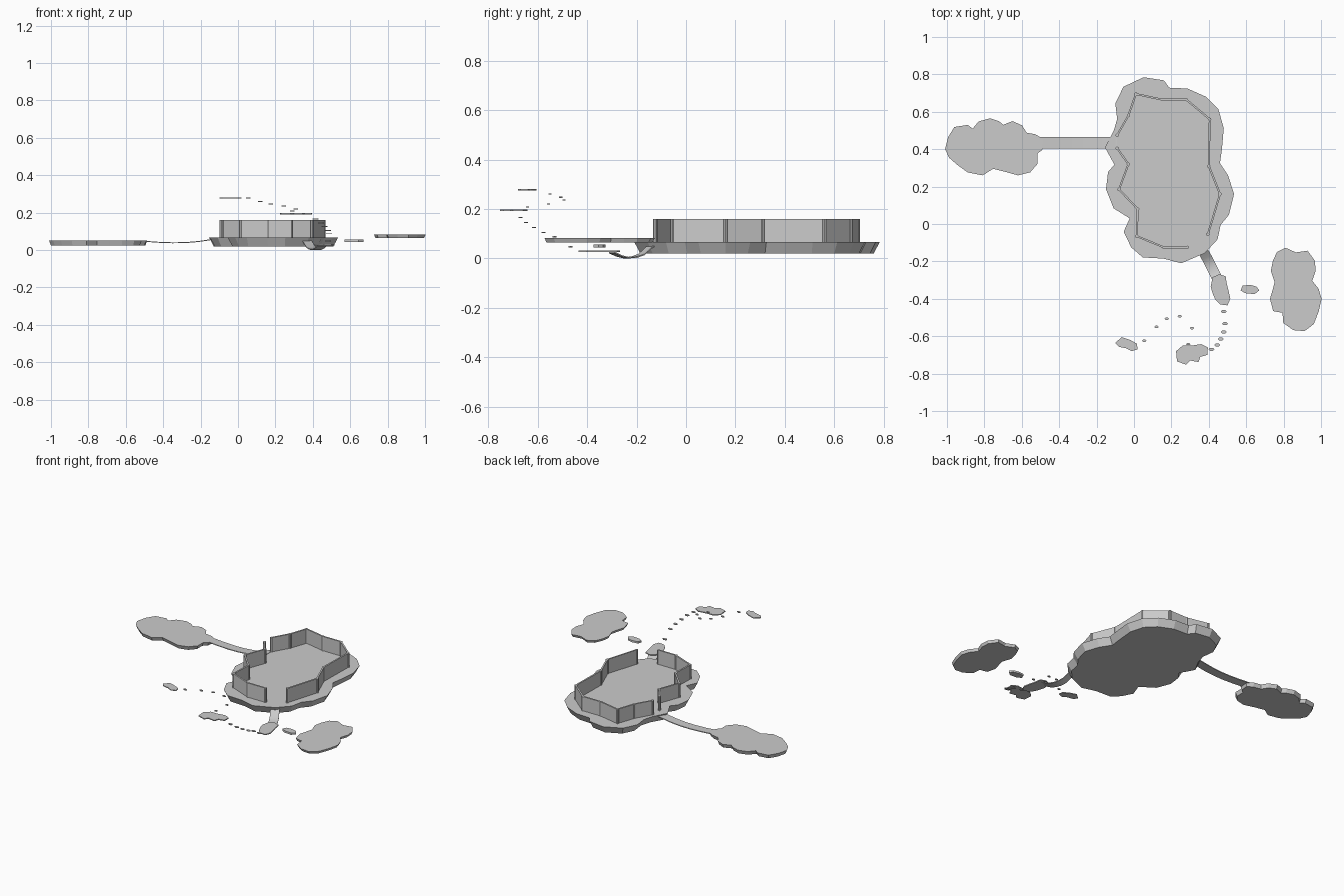
import bpy, bmesh
from math import pi, sin, cos
from mathutils import Vector


def finish(name, bm):
    bmesh.ops.recalc_face_normals(bm, faces=bm.faces)
    me = bpy.data.meshes.new(name)
    bm.to_mesh(me)
    bm.free()
    ob = bpy.data.objects.new(name, me)
    bpy.context.collection.objects.link(ob)
    return ob


def inset(pts, d):
    """Shift a clockwise outline inward by about d."""
    out = []
    for i, p in enumerate(pts):
        t = (Vector(pts[(i + 1) % len(pts)]) - Vector(pts[i - 1])).normalized()
        out.append((p[0] + t.y * d, p[1] - t.x * d))
    return out


def slab(name, pts, z0, z1, d=0.0):
    """Solid outline with a narrower top: flat top, flared sides."""
    bm = bmesh.new()
    lo = [bm.verts.new((x, y, z0)) for x, y in pts]
    hi = [bm.verts.new((x, y, z1)) for x, y in inset(pts, d)]
    n = len(pts)
    bm.faces.new(lo[::-1])
    bm.faces.new(hi)
    for i in range(n):
        j = (i + 1) % n
        bm.faces.new((lo[i], lo[j], hi[j], hi[i]))
    return finish(name, bm)


def bridge(name, path, width, thick=0.005):
    """Sagging ribbon along 3D points."""
    bm = bmesh.new()
    path = [Vector(p) for p in path]
    d = path[-1] - path[0]
    side = Vector((-d.y, d.x, 0)).normalized() * width / 2
    rings = [[bm.verts.new(p + side * s - Vector((0, 0, t)))
              for s, t in ((-1, 0), (1, 0), (1, thick), (-1, thick))] for p in path]
    for a, b in zip(rings, rings[1:]):
        for k in range(4):
            m = (k + 1) % 4
            bm.faces.new((a[k], a[m], b[m], b[k]))
    bm.faces.new(rings[0])
    bm.faces.new(rings[-1])
    ob = finish(name, bm)
    bpy.context.view_layer.objects.active = ob
    ob.select_set(True)
    bpy.ops.object.shade_smooth_by_angle()
    ob.select_set(False)


def walls(name, pts, z0=0.063, z1=0.16, t=0.005):
    """Thin straight panels with a round post at every corner."""
    bm = bmesh.new()
    for a, b in zip(pts, pts[1:]):
        a, b = Vector(a), Vector(b)
        d = (b - a).normalized() * t
        o = Vector((-d.y, d.x))
        lo, hi = [[bm.verts.new((*p, z)) for p in (a + o, b + o, b - o, a - o)] for z in (z0, z1)]
        bm.faces.new(lo)
        bm.faces.new(hi)
        for k in range(4):
            m = (k + 1) % 4
            bm.faces.new((lo[k], lo[m], hi[m], hi[k]))
    for p in pts:
        r = bmesh.ops.create_cone(bm, cap_ends=True, segments=8, radius1=0.009,
                                  radius2=0.009, depth=z1 - z0)
        bmesh.ops.translate(bm, verts=r["verts"], vec=(p[0], p[1], (z0 + z1) / 2))
    finish(name, bm)


# Main island with flared base
main = [(.055, .76), (.15, .745), (.18, .705), (.28, .70), (.37, .66), (.43, .60),
        (.455, .51), (.445, .40), (.435, .32), (.48, .25), (.51, .16), (.485, .06),
        (.44, .005), (.425, -.07), (.365, -.135), (.25, -.185), (.16, -.16),
        (.055, -.155), (.005, -.11), (-.03, -.04), (.0, .04), (-.09, .10),
        (-.125, .19), (-.115, .27), (-.08, .32), (-.13, .41), (-.085, .49),
        (-.065, .56), (-.075, .64), (-.04, .715)]
slab("main_island", main, 0.02, 0.067, -0.025)

# Enclosure walls, open at both bridges
walls("left_front_wall", [(.285, -.125), (.16, -.125), (.015, -.065), (.02, .08),
                          (-.08, .185), (-.03, .32), (-.09, .405)])
walls("back_right_wall", [(-.09, .475), (-.03, .58), (.01, .695), (.15, .665), (.28, .665),
                          (.405, .56), (.40, .31), (.46, .16), (.395, -.055)])

# Left island and its bridge
left = [(-1, .40), (-.985, .46), (-.955, .51), (-.89, .52), (-.86, .50), (-.825, .54),
        (-.77, .555), (-.725, .54), (-.70, .52), (-.65, .54), (-.605, .52), (-.58, .48),
        (-.53, .47), (-.495, .45), (-.50, .40), (-.525, .38), (-.525, .325), (-.56, .285),
        (-.62, .27), (-.69, .29), (-.755, .305), (-.81, .27), (-.885, .285),
        (-.94, .325), (-.98, .36)]
slab("left_island", left, 0.025, 0.05, -0.01)
bridge("left_bridge", [(-.51, .435, .05), (-.43, .435, .044), (-.35, .435, .041),
                       (-.28, .435, .042), (-.21, .435, .048), (-.15, .435, .057),
                       (-.09, .435, .069)], 0.06)

# Right island and stepping slab
right = [(.75, -.20), (.77, -.155), (.81, -.135), (.865, -.16), (.925, -.15), (.96, -.20),
         (.963, -.25), (.945, -.305), (.98, -.35), (.995, -.40), (.98, -.465), (.955, -.53),
         (.91, -.565), (.855, -.56), (.805, -.525), (.80, -.47), (.75, -.46), (.735, -.40),
         (.75, -.35), (.76, -.31), (.74, -.25)]
slab("right_island", right, 0.065, 0.082, -0.008)
slab("middle_slab", [(.57, -.355), (.58, -.33), (.62, -.325), (.655, -.335), (.67, -.355),
                     (.645, -.375), (.595, -.37)], 0.044, 0.056)

# Front bridge and landing
bridge("front_bridge", [(.355, -.115, .066), (.372, -.15, .046), (.389, -.18, .018),
                        (.404, -.21, .007), (.419, -.24, .005), (.434, -.27, .012),
                        (.45, -.30, .026)], 0.055)
slab("landing", [(.42, -.285), (.455, -.268), (.49, -.28), (.495, -.315), (.505, -.355),
                 (.515, -.40), (.50, -.435), (.46, -.43), (.435, -.405), (.42, -.37),
                 (.41, -.335)], 0.025, 0.031)

# Floating cloud-like platforms
slab("near_platform", [(.225, -.68), (.26, -.65), (.31, -.65), (.36, -.642), (.395, -.66),
                       (.392, -.70), (.355, -.71), (.345, -.738), (.30, -.73), (.28, -.752),
                       (.23, -.735)], 0.191, 0.197)
slab("far_platform", [(-.10, -.635), (-.065, -.605), (-.02, -.62), (.015, -.64), (.02, -.67),
                      (-.012, -.68), (-.04, -.665), (-.08, -.657)], 0.275, 0.28)

# Climbing trail of stepping stones
trail = [(.48, -.467, .047), (.487, -.533, .087), (.48, -.577, .105), (.463, -.615, .125),
         (.445, -.647, .145), (.415, -.67, .165), (.29, -.642, .208), (.31, -.557, .22),
         (.245, -.493, .236), (.175, -.507, .247), (.12, -.55, .26), (.055, -.625, .278)]
for i, (x, y, z) in enumerate(trail):
    r = 0.016 if i < 6 else 0.012
    pts = [(x + r * cos(-k * pi / 3), y + 0.6 * r * sin(-k * pi / 3)) for k in range(6)]
    slab(f"stepping_stone_{i + 1}", pts, z - 0.0025, z + 0.0025)
